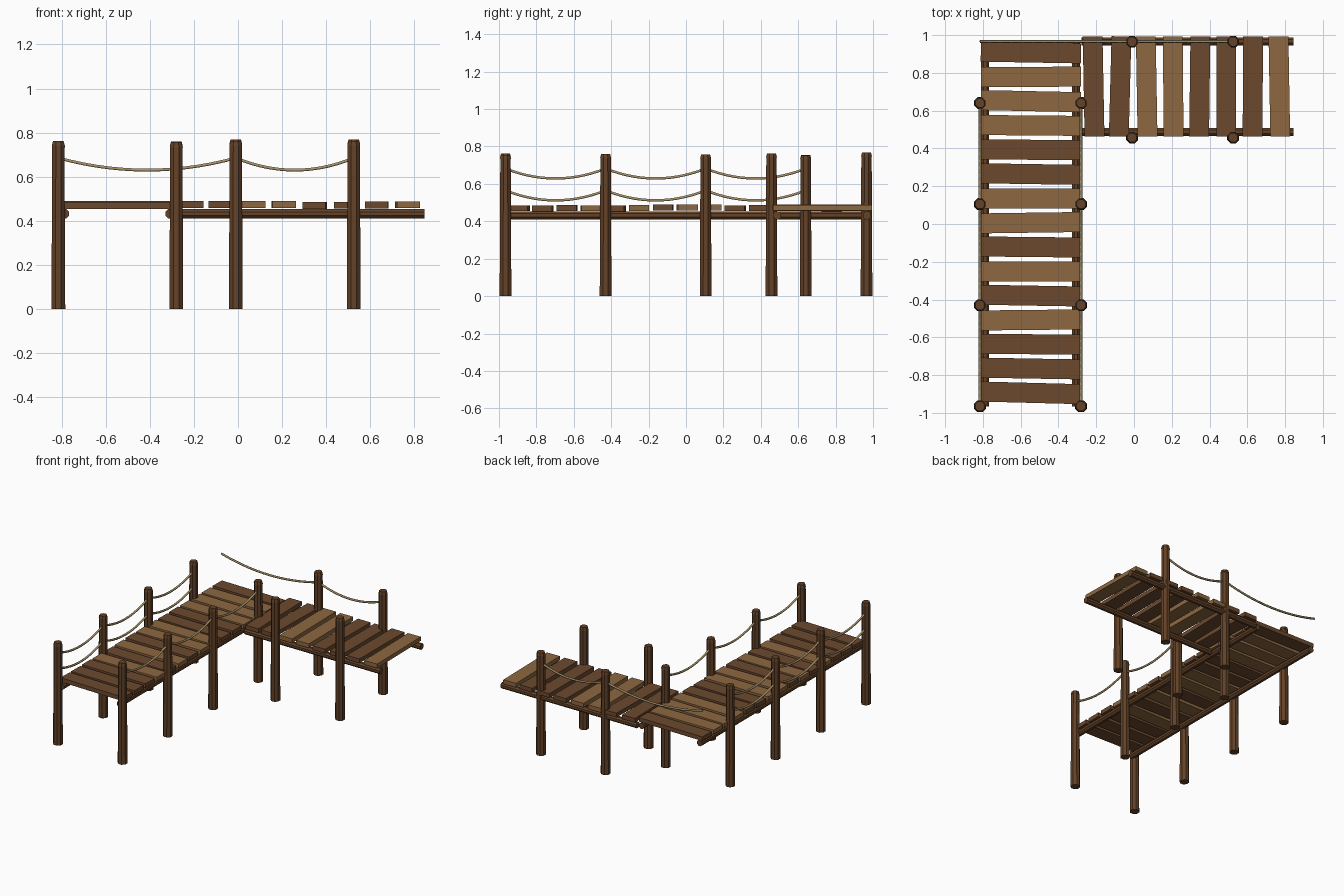
import bpy, bmesh, math, random
from mathutils import Vector, Matrix

if "Cube" in bpy.data.objects:
    bpy.data.objects.remove(bpy.data.objects["Cube"])

random.seed(4)


def material(name, rgb):
    m = bpy.data.materials.new(name)
    m.diffuse_color = (*rgb, 1)
    m.use_nodes = True
    m.node_tree.nodes["Principled BSDF"].inputs["Base Color"].default_value = m.diffuse_color
    return m


DARK = material("dark plank wood", (0.150, 0.066, 0.027))
LIGHT = material("light plank wood", (0.270, 0.138, 0.053))
POST = material("post wood", (0.125, 0.054, 0.021))
ROPE = material("rope fibre", (0.400, 0.300, 0.150))


def finish(bm, name, mat, smooth=False):
    bmesh.ops.recalc_face_normals(bm, faces=bm.faces)
    me = bpy.data.meshes.new(name)
    bm.to_mesh(me)
    bm.free()
    me.materials.append(mat)
    if smooth:
        for p in me.polygons:
            p.use_smooth = len(p.vertices) == 4
    ob = bpy.data.objects.new(name, me)
    bpy.context.collection.objects.link(ob)
    return ob


# eight-sided tapered post with a small chamfered cap
def post(name, x, y, h):
    bm = bmesh.new()
    for r1, r2, z1, z2 in ((0.034, 0.030, 0, h - 0.02), (0.032, 0.026, h - 0.022, h)):
        bmesh.ops.create_cone(bm, cap_ends=True, segments=8, radius1=r1, radius2=r2,
                              depth=z2 - z1,
                              matrix=Matrix.Translation((x, y, (z1 + z2) / 2))
                              @ Matrix.Rotation(math.pi / 8, 4, 'Z'))
    finish(bm, name, POST)


# round log beam between two points
def beam(name, a, b):
    a, b = Vector(a), Vector(b)
    d = b - a
    bm = bmesh.new()
    bmesh.ops.create_cone(bm, cap_ends=True, segments=8, radius1=0.023, radius2=0.023,
                          depth=d.length,
                          matrix=Matrix.Translation((a + b) / 2)
                          @ d.to_track_quat('Z', 'Y').to_matrix().to_4x4()
                          @ Matrix.Rotation(math.pi / 8, 4, 'Z'))
    finish(bm, name, POST)


# flat plank, slightly turned
def plank(name, x, y, sx, sy, yaw, mat):
    bm = bmesh.new()
    z = 0.4715 + random.uniform(-0.003, 0.003)
    bmesh.ops.create_cube(bm, size=1, matrix=Matrix.Translation((x, y, z))
                          @ Matrix.Rotation(math.radians(yaw), 4, 'Z')
                          @ Matrix.Diagonal((sx, sy, 0.031, 1)))
    finish(bm, name, mat)


# rope hanging in a parabola between two points
def rope(name, a, b, sag, n=14, sides=6, r=0.0075):
    a, b = Vector(a), Vector(b)
    side = (b - a).normalized().cross(Vector((0, 0, 1)))
    bm = bmesh.new()
    rings = []
    for i in range(n + 1):
        t = i / n
        c = a.lerp(b, t) - Vector((0, 0, 4 * sag * t * (1 - t)))
        tangent = (b - a - Vector((0, 0, 4 * sag * (1 - 2 * t)))).normalized()
        up = side.cross(tangent)
        rings.append([bm.verts.new(c + r * (math.cos(k * math.tau / sides) * side
                                            + math.sin(k * math.tau / sides) * up))
                      for k in range(sides)])
    for p, q in zip(rings, rings[1:]):
        for k in range(sides):
            j = (k + 1) % sides
            bm.faces.new((p[k], p[j], q[j], q[k]))
    bm.faces.new(rings[0])
    bm.faces.new(rings[-1])
    finish(bm, name, ROPE, smooth=True)


# main walkway: posts, beams, planks
XL, XR = -0.815, -0.28
ROWS = (-0.965, -0.43, 0.105, 0.64)
for i, (y, hl, hr) in enumerate(zip(ROWS, (0.762, 0.76, 0.757, 0.755), (0.755, 0.76, 0.757, 0.752))):
    post(f"walkway_post_left_{i}", XL, y, hl)
    post(f"walkway_post_right_{i}", XR, y, hr)
for side, x in (("left", -0.788), ("right", -0.307)):
    beam(f"walkway_beam_{side}", (x, -0.965, 0.432), (x, 0.965, 0.432))

tones = "DDDLDLDLLDDLLLD"
yaws = (-1.5, -1, -0.5, 0.6, -1, 0, -0.6, 0.8, 0, -0.9, -0.5, -0.5, -1.2, 0.2, -1)
for i, (t, yaw) in enumerate(zip(tones, yaws)):
    plank(f"walkway_plank_{i}", -0.546, -0.894 + i * 0.1287, 0.53, 0.106, yaw,
          DARK if t == "D" else LIGHT)

# side arm: posts, beams, planks
for i, x in enumerate((-0.01, 0.525)):
    post(f"arm_post_front_{i}", x, 0.457, 0.763)
    post(f"arm_post_back_{i}", x, 0.965, 0.768)
for side, y in (("front", 0.488), ("back", 0.967)):
    beam(f"arm_beam_{side}", (-0.278, y, 0.432), (0.845, y, 0.432))

tones = "DDLLDDDL"
yaws = (1.1, -1.5, 1, 0.5, -0.7, 0, -0.3, 1)
for i, (t, yaw) in enumerate(zip(tones, yaws)):
    plank(f"arm_plank_{i}", -0.214 + i * 0.1405, 0.728, 0.105, 0.53, yaw,
          DARK if t == "D" else LIGHT)

# ropes: two on the left side, one on the right, one along the back of the arm
for i, (y1, y2) in enumerate(zip(ROWS, ROWS[1:])):
    rope(f"left_upper_rope_{i}", (XL, y1, 0.682), (XL, y2, 0.682), 0.053)
    rope(f"left_lower_rope_{i}", (XL, y1, 0.565), (XL, y2, 0.565), 0.053)
    rope(f"right_rope_{i}", (XR, y1, 0.682), (XR, y2, 0.682), 0.053)
rope("arm_rope_long", (XL, 0.967, 0.685), (-0.01, 0.967, 0.685), 0.055)
rope("arm_rope_short", (-0.01, 0.967, 0.685), (0.525, 0.967, 0.685), 0.055)
